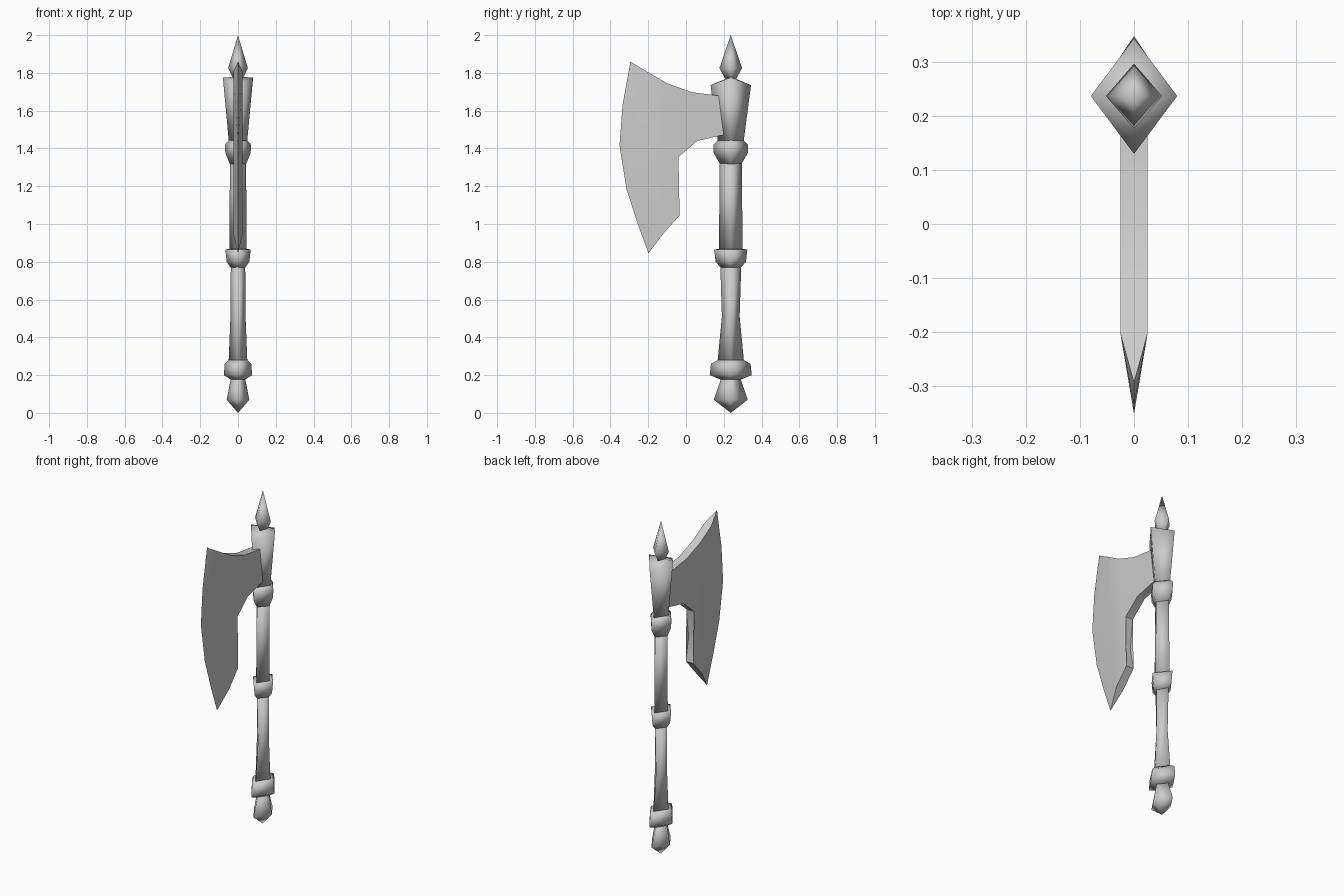
import bpy, bmesh

if "Cube" in bpy.data.objects:
    bpy.data.objects.remove(bpy.data.objects["Cube"])

CY = 0.237  # y position of the handle axis


def finish(name, bm, angle):
    bmesh.ops.recalc_face_normals(bm, faces=bm.faces[:])
    me = bpy.data.meshes.new(name)
    bm.to_mesh(me)
    bm.free()
    ob = bpy.data.objects.new(name, me)
    bpy.context.collection.objects.link(ob)
    bpy.ops.object.select_all(action='DESELECT')
    ob.select_set(True)
    bpy.context.view_layer.objects.active = ob
    if angle is None:
        bpy.ops.object.shade_smooth()
    else:
        bpy.ops.object.shade_smooth_by_angle(angle=angle)
    return ob


def diamond_loft(name, rings):
    """Four-sided loft; ring = (z, half depth y, half width x[, z at the y corners])."""
    bm = bmesh.new()
    loops = []
    for r in rings:
        z, ry, rx = r[:3]
        zy = r[3] if len(r) > 3 else z
        if ry == 0:
            loops.append([bm.verts.new((0, CY, z))] * 4)
        else:
            loops.append([bm.verts.new(c) for c in (
                (rx, CY, z), (0, CY + ry, zy), (-rx, CY, z), (0, CY - ry, zy))])
    for a, b in zip(loops, loops[1:]):
        for i in range(4):
            j = (i + 1) % 4
            bm.faces.new(dict.fromkeys((a[i], a[j], b[j], b[i])))
    for end in (loops[0], loops[-1]):
        if len(set(end)) == 4:
            bm.faces.new(end)
    return finish(name, bm, None)


# Handle parts, bottom to top
diamond_loft("pommel", [(0, 0, 0), (0.07, 0.09, 0.06), (0.19, 0.048, 0.036)])
diamond_loft("bottom_collar", [(0.175, 0.05, 0.035), (0.2, 0.111, 0.075),
                               (0.26, 0.105, 0.07), (0.28, 0.068, 0.05)])
diamond_loft("grip", [(0.26, 0.071, 0.05), (0.51, 0.047, 0.04), (0.8, 0.056, 0.038)])
diamond_loft("middle_collar", [(0.77, 0.054, 0.04), (0.8, 0.08, 0.06),
                               (0.865, 0.088, 0.067), (0.868, 0.06, 0.045)])
diamond_loft("shaft", [(0.85, 0.063, 0.045), (1.35, 0.058, 0.043)])
diamond_loft("upper_collar", [(1.315, 0.055, 0.042), (1.375, 0.09, 0.067),
                              (1.42, 0.092, 0.069), (1.445, 0.065, 0.048)])
diamond_loft("head_socket", [(1.42, 0.066, 0.047), (1.775, 0.107, 0.08, 1.735),
                             (1.78, 0, 0)])
diamond_loft("top_spike", [(1.76, 0.024, 0.02), (1.825, 0.06, 0.052), (2.0, 0, 0)])

# Axe blade: thick plate behind, sharpened cutting edge in front (y, z)
T = 0.025
back = [(-0.204, 1.805), (-0.1, 1.745), (0.03, 1.698), (0.167, 1.68), (0.215, 1.675),
        (0.215, 1.475), (0.19, 1.47), (0.06, 1.44), (-0.04, 1.355), (-0.061, 1.18),
        (-0.034, 1.045), (-0.119, 0.95)]
edge = [(-0.294, 1.86), (-0.336, 1.63), (-0.352, 1.415), (-0.315, 1.185),
        (-0.257, 1.005), (-0.199, 0.845)]
bm = bmesh.new()
ev = [bm.verts.new((0, y, z)) for y, z in edge]
sides = []
for s in (T, -T):
    bv = [bm.verts.new((s, y, z)) for y, z in back]
    sides.append(bv)
    plate = bm.faces.new(bv)
    bmesh.ops.triangulate(bm, faces=[plate])
    for i in range(3):
        bm.faces.new((bv[0], ev[i], ev[i + 1]))
    bm.faces.new((bv[0], ev[3], bv[-1]))
    for i in range(3, 5):
        bm.faces.new((bv[-1], ev[i], ev[i + 1]))
a, b = sides
for i in range(len(back) - 1):
    bm.faces.new((a[i], a[i + 1], b[i + 1], b[i]))
bm.faces.new((a[0], b[0], ev[0]))
bm.faces.new((a[-1], b[-1], ev[-1]))
finish("axe_blade", bm, 0.5)
